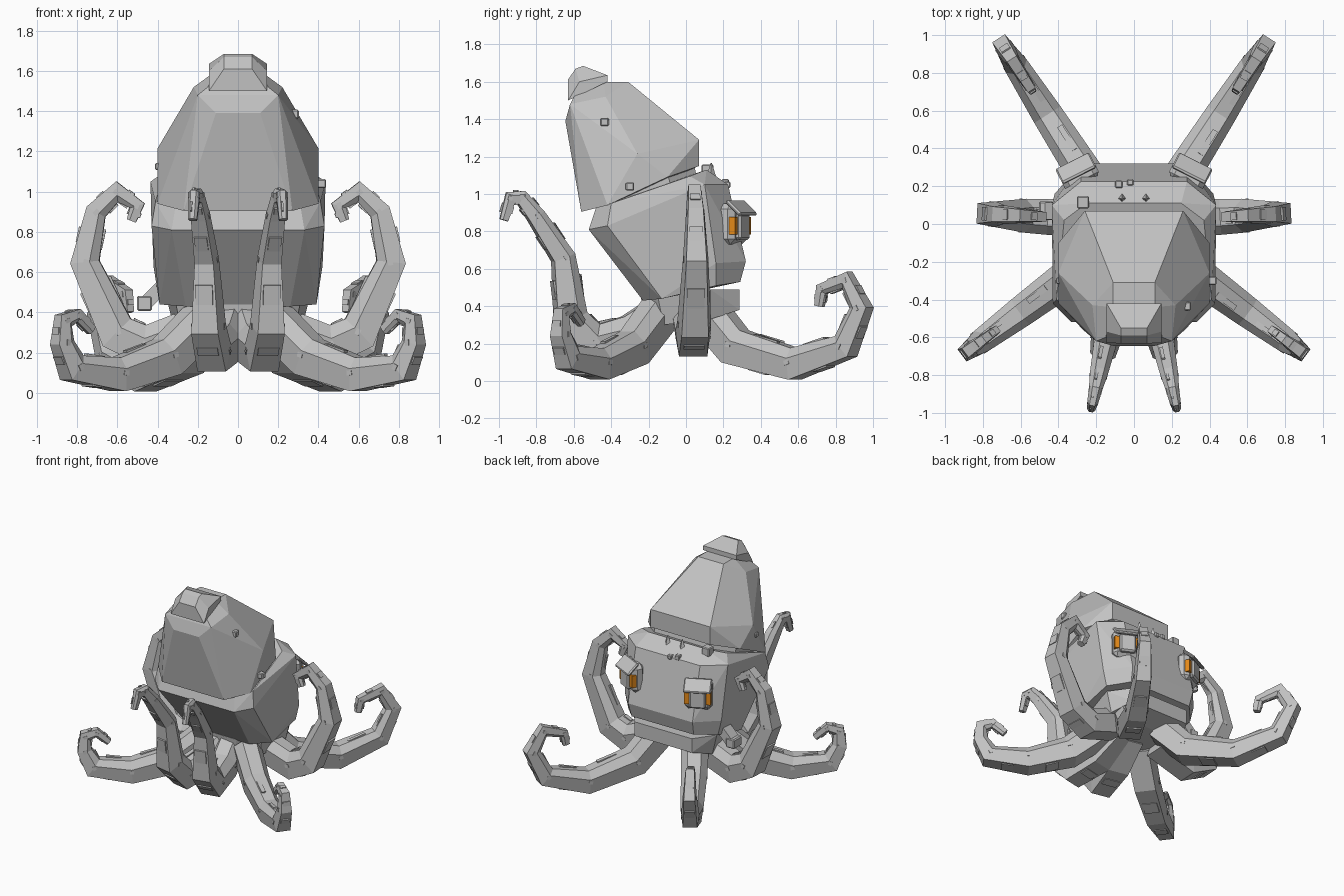
import bpy, bmesh, math
from mathutils import Vector, Matrix

if "Cube" in bpy.data.objects:
    bpy.data.objects.remove(bpy.data.objects["Cube"])


def material(name, r, g, b):
    m = bpy.data.materials.new(name)
    m.diffuse_color = (r, g, b, 1)
    m.use_nodes = True
    m.node_tree.nodes["Principled BSDF"].inputs["Base Color"].default_value = m.diffuse_color
    return m


GREY = material("grey skin", 0.54, 0.54, 0.54)
ORANGE = material("orange eye", 0.8, 0.26, 0.01)


def finish(bm, name, mat=GREY):
    bmesh.ops.recalc_face_normals(bm, faces=bm.faces)
    me = bpy.data.meshes.new(name)
    bm.to_mesh(me)
    bm.free()
    me.materials.append(mat)
    ob = bpy.data.objects.new(name, me)
    bpy.context.collection.objects.link(ob)
    return ob


def hull(name, half):
    """Faceted solid from the points of one half, mirrored in x."""
    bm = bmesh.new()
    for x, y, z in half:
        bm.verts.new((x, y, z))
        bm.verts.new((-x, y, z))
    bmesh.ops.convex_hull(bm, input=bm.verts)
    junk = [v for v in bm.verts if not v.link_faces]
    bmesh.ops.delete(bm, geom=junk, context='VERTS')
    bmesh.ops.dissolve_limit(bm, angle_limit=math.radians(6), verts=bm.verts, edges=bm.edges)
    return finish(bm, name)


def add_box(bm, centre, axes, size):
    """Box along three axes, with full sizes."""
    rot = Matrix(axes).transposed().to_4x4()
    m = Matrix.Translation(centre) @ rot @ Matrix.Diagonal((*size, 1))
    bmesh.ops.create_cube(bm, size=1, matrix=m)


XYZ = (Vector((1, 0, 0)), Vector((0, 1, 0)), Vector((0, 0, 1)))


def box(name, centre, size, axes=XYZ, mat=GREY, bevel=0):
    bm = bmesh.new()
    add_box(bm, Vector(centre), axes, size)
    if bevel:
        bmesh.ops.bevel(bm, geom=bm.edges, offset=bevel, segments=1, affect='EDGES')
    return finish(bm, name, mat)


# Body: leaning mantle with a cap, above the head and the base
hull("mantle", [(.27, -.56, .905), (.40, -.42, .94), (.40, -.10, 1.09), (.26, .07, 1.15),
                (.40, -.26, 1.215), (.26, .07, 1.29),
                (.11, -.645, 1.39), (.26, -.47, 1.41), (.20, -.62, 1.48), (.22, -.43, 1.52),
                (.11, -.44, 1.60), (.11, -.31, 1.60), (.15, -.60, 1.52)])
hull("mantle_cap", [(.145, -.63, 1.50), (.145, -.42, 1.60), (.145, -.42, 1.635),
                    (.07, -.55, 1.685), (.07, -.59, 1.67), (.07, -.632, 1.61),
                    (.145, -.57, 1.60)])
hull("neck", [(.26, -.46, .90), (.37, -.36, .93), (.37, -.08, 1.04), (.24, .06, 1.08),
              (.26, -.46, .96), (.37, -.36, 1.0), (.37, -.10, 1.11), (.24, .04, 1.17)])
hull("head", [(.26, -.23, .43), (.39, -.13, .44), (.39, .16, .51), (.27, .29, .53),
              (.28, .32, .64), (.42, .16, .63), (.33, -.52, .81), (.43, -.42, .83),
              (.435, .10, 1.05), (.28, .225, 1.05), (.31, -.48, .93), (.41, -.40, .95),
              (.37, .02, 1.095), (.25, .11, 1.13)])
hull("base", [(.25, .285, .49), (.36, .13, .49), (.31, -.15, .45), (.15, -.24, .44),
              (.25, .285, .38), (.32, .13, .33), (.28, -.12, .30), (.13, -.22, .30)])


# Tentacles: a six-sided section swept along a bent path in an upright plane
SECTION = [(-.8, -1), (.8, -1), (1, .35), (.5, 1), (-.5, 1), (-1, .35)]


def tentacle(name, path, widths, sx):
    pts = [Vector((p[0] * sx, p[1], p[2])) for p in path]
    run = pts[4] - pts[0]
    side = Vector((run.y, -run.x, 0)).normalized()
    bm = bmesh.new()
    rings = []
    last = len(pts) - 1
    for i, (p, w) in enumerate(zip(pts, widths)):
        a = (pts[i] - pts[max(i - 1, 0)]).normalized()
        b = (pts[min(i + 1, last)] - pts[i]).normalized()
        t = (a + b).normalized()
        n = side.cross(t).normalized()
        miter = 1 / max(.75, t.dot(b if i < last else a))
        rings.append([bm.verts.new(p + side * u * w + n * v * w * miter) for u, v in SECTION])
    for r, q in zip(rings, rings[1:]):
        for k in range(6):
            j = (k + 1) % 6
            bm.faces.new((r[k], r[j], q[j], q[k]))
    bm.faces.new(rings[0])
    bm.faces.new(rings[-1])
    finish(bm, name)
    # Low ridges under each segment and thin raised plates on top
    bm = bmesh.new()
    for i in range(1, last):
        t = (pts[i + 1] - pts[i]).normalized()
        n = side.cross(t).normalized()
        length = (pts[i + 1] - pts[i]).length
        p = pts[i].lerp(pts[i + 1], .5)
        w = (widths[i] + widths[i + 1]) / 2
        add_box(bm, p - n * w, (t, side, n), (length * .3, w * 1.2, .014))
        add_box(bm, p + side * .25 * w + n * w, (t, side, n), (length * .4, w * .35, .016))
        add_box(bm, pts[i] + n * widths[i] * .1, (t, side, n), (.03, widths[i] * 1.98, .025))
    finish(bm, name + "_plates")


WIDE = [.10, .095, .082, .065, .05, .037, .029, .024]
REAR = [(.28 + .64 * (y - .3), y, z) for y, z in
        [(.12, .37), (.27, .185), (.58, .092), (.85, .185), (.935, .39), (.86, .54), (.73, .49), (.715, .40)]]
SIDE = [(x, .015 + .05 * x, z) for x, z in
        [(.2, .33), (.46, .235), (.60, .30), (.76, .65), (.705, .90), (.60, 1.0), (.50, .93), (.53, .855)]]
CORNER = [(x, -.31 - .74 * (x - .39), z) for x, z in
          [(.18, .36), (.36, .18), (.60, .092), (.82, .125), (.87, .25), (.865, .36), (.80, .385), (.73, .31)]]
FRONT = [(.02 + .21 * -y, y, z) for y, z in
         [(-.1, .38), (-.3, .25), (-.50, .205), (-.615, .33), (-.655, .66), (-.80, .88),
          (-.88, .98), (-.94, .98), (-.975, .86)]]

for tag, s in (("left", -1), ("right", 1)):
    tentacle("rear_tentacle_" + tag, REAR, WIDE, s)
    tentacle("side_tentacle_" + tag, SIDE, [.10, .095, .09, .068, .05, .04, .03, .024], s)
    tentacle("corner_tentacle_" + tag, CORNER, WIDE, s)
    tentacle("front_tentacle_" + tag, FRONT, [.10, .10, .09, .085, .06, .048, .036, .029, .022], s)

    # Eyes: housing, orange eyeball showing at both sides of a broad pupil, sloping lid
    out = Vector((.45 * s, .89, 0)).normalized()
    across = Vector((out.y, -out.x, 0))
    axes = (across, out, XYZ[2])
    c = Vector((.285 * s, .25, .83))
    box("eye_housing_" + tag, c + Vector((0, 0, .01)), (.20, .10, .22), axes, bevel=.03)
    box("eyeball_" + tag, c + out * .035, (.19, .05, .095), axes, ORANGE)
    box("pupil_" + tag, c + out * .052 + Vector((0, 0, -.005)), (.12, .05, .14), axes, bevel=.012)
    tilt = Matrix.Rotation(math.radians(-42), 3, across)
    lid = tuple(tilt @ a for a in axes)
    box("eyelid_" + tag, c + out * .05 + Vector((0, 0, .095)), (.20, .115, .022), lid, bevel=.008)

# Barnacles scattered on the body
for i, (x, y, z, d) in enumerate([(.28, -.435, 1.385, .045), (.415, -.30, 1.04, .045),
                                  (-.395, -.30, 1.125, .035), (-.27, .115, 1.125, .065),
                                  (-.08, .21, 1.06, .04), (-.02, .22, 1.05, .035)]):
    box(f"barnacle_{i}", (x, y, z), (d, d, d), bevel=.006)

# Small brow spikes on top of the head
for s in (-1, 1):
    bm = bmesh.new()
    bmesh.ops.create_cone(bm, cap_ends=True, segments=4, radius1=.025, radius2=.004, depth=.07,
                          matrix=Matrix.Translation((.063 * s, .135, 1.13)))
    finish(bm, "brow_spike_" + ("left" if s < 0 else "right"))

# Siphon on the left flank
tube = Matrix.Rotation(math.radians(45), 3, 'Y')
box("siphon_tube", (-.40, .07, .505), (.07, .09, .18), tuple(tube @ a for a in XYZ))
box("siphon_mouth", (-.465, .07, .445), (.075, .10, .075), bevel=.008)
